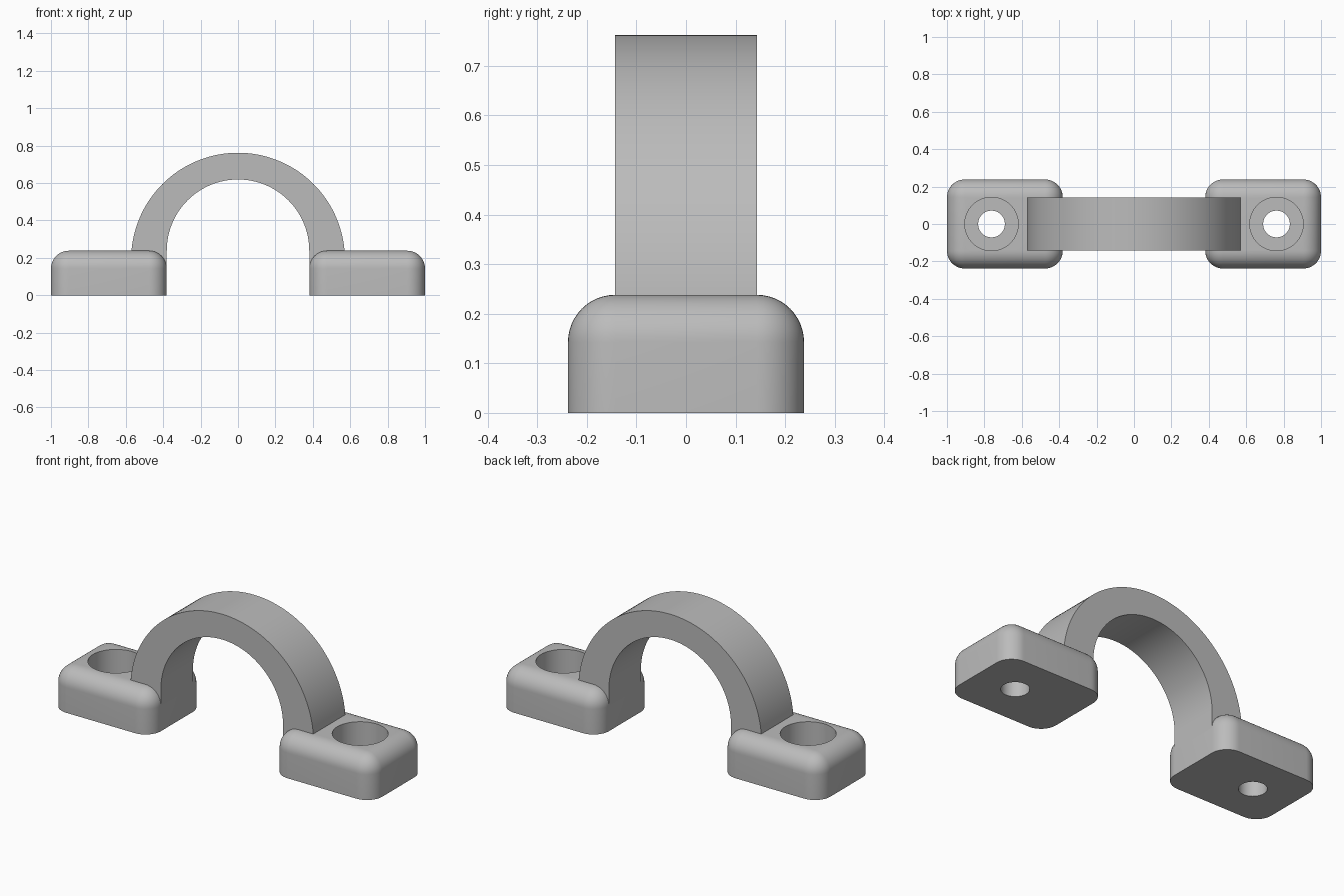
import bpy, bmesh, math
from mathutils import Matrix

if "Cube" in bpy.data.objects:
    bpy.data.objects.remove(bpy.data.objects["Cube"], do_unlink=True)

U = 1 / 21  # design unit: the whole part is 42 units long

grey = bpy.data.materials.new("plain_grey")
grey.use_nodes = True
grey.diffuse_color = (0.5, 0.5, 0.5, 1)
grey.node_tree.nodes["Principled BSDF"].inputs["Base Color"].default_value = (0.5, 0.5, 0.5, 1)


def add_object(name, bm):
    bmesh.ops.recalc_face_normals(bm, faces=bm.faces[:])
    mesh = bpy.data.meshes.new(name)
    bm.to_mesh(mesh)
    bm.free()
    mesh.materials.append(grey)
    obj = bpy.data.objects.new(name, mesh)
    bpy.context.collection.objects.link(obj)
    return obj


def smooth(obj):
    bpy.ops.object.select_all(action='DESELECT')
    obj.select_set(True)
    bpy.context.view_layer.objects.active = obj
    bpy.ops.object.shade_smooth_by_angle(angle=math.radians(30))


def cutter(name, x, radius, bottom, top):
    bm = bmesh.new()
    bmesh.ops.create_cone(bm, cap_ends=True, segments=64, radius1=radius, radius2=radius,
                          depth=top - bottom,
                          matrix=Matrix.Translation((x, 0, (top + bottom) / 2)))
    obj = add_object(name, bm)
    obj.hide_render = True
    return obj


# Mounting foot: rounded block with a counterbored screw hole
def foot(name, side):
    bm = bmesh.new()
    bmesh.ops.create_cube(bm, size=1, matrix=Matrix.Translation((side * 14.5 * U, 0, 2.5 * U))
                          @ Matrix.Diagonal((13 * U, 10 * U, 5 * U, 1)))
    rounded = [e for e in bm.edges if max(v.co.z for v in e.verts) > U]
    bmesh.ops.bevel(bm, geom=rounded, offset=2 * U, offset_type='OFFSET', segments=12,
                    profile=0.5, affect='EDGES', clamp_overlap=False)
    obj = add_object(name, bm)
    cutters = [cutter(name + "_bore_cutter", side * 16 * U, 1.5 * U, -U, 6 * U),
               cutter(name + "_counterbore_cutter", side * 16 * U, 3 * U, 2 * U, 6 * U)]
    bpy.context.view_layer.objects.active = obj
    for c in cutters:
        mod = obj.modifiers.new(c.name, 'BOOLEAN')
        mod.operation = 'DIFFERENCE'
        mod.solver = 'EXACT'
        mod.object = c
        bpy.ops.object.modifier_apply(modifier=mod.name)
        bpy.data.objects.remove(c, do_unlink=True)
    smooth(obj)


foot("left_foot", 1)
foot("right_foot", -1)


# Arch: two half circles with offset centres, ending in straight legs inside the feet
def half_circle(radius, centre, steps=64):
    arc = [(radius * math.cos(math.pi * i / steps), centre + radius * math.sin(math.pi * i / steps))
           for i in range(steps + 1)]
    return [(radius, 3)] + arc + [(-radius, 3)]


bm = bmesh.new()
outer, inner = half_circle(12, 4), half_circle(8, 5)
rows = [[bm.verts.new((x * U, -3 * U, z * U)) for x, z in line] for line in (outer, inner)]
for i in range(len(outer) - 1):
    bm.faces.new((rows[0][i], rows[0][i + 1], rows[1][i + 1], rows[1][i]))
solid = bmesh.ops.extrude_face_region(bm, geom=bm.faces[:], use_keep_orig=True)
bmesh.ops.translate(bm, vec=(0, 6 * U, 0),
                    verts=[v for v in solid["geom"] if isinstance(v, bmesh.types.BMVert)])
smooth(add_object("arch", bm))
